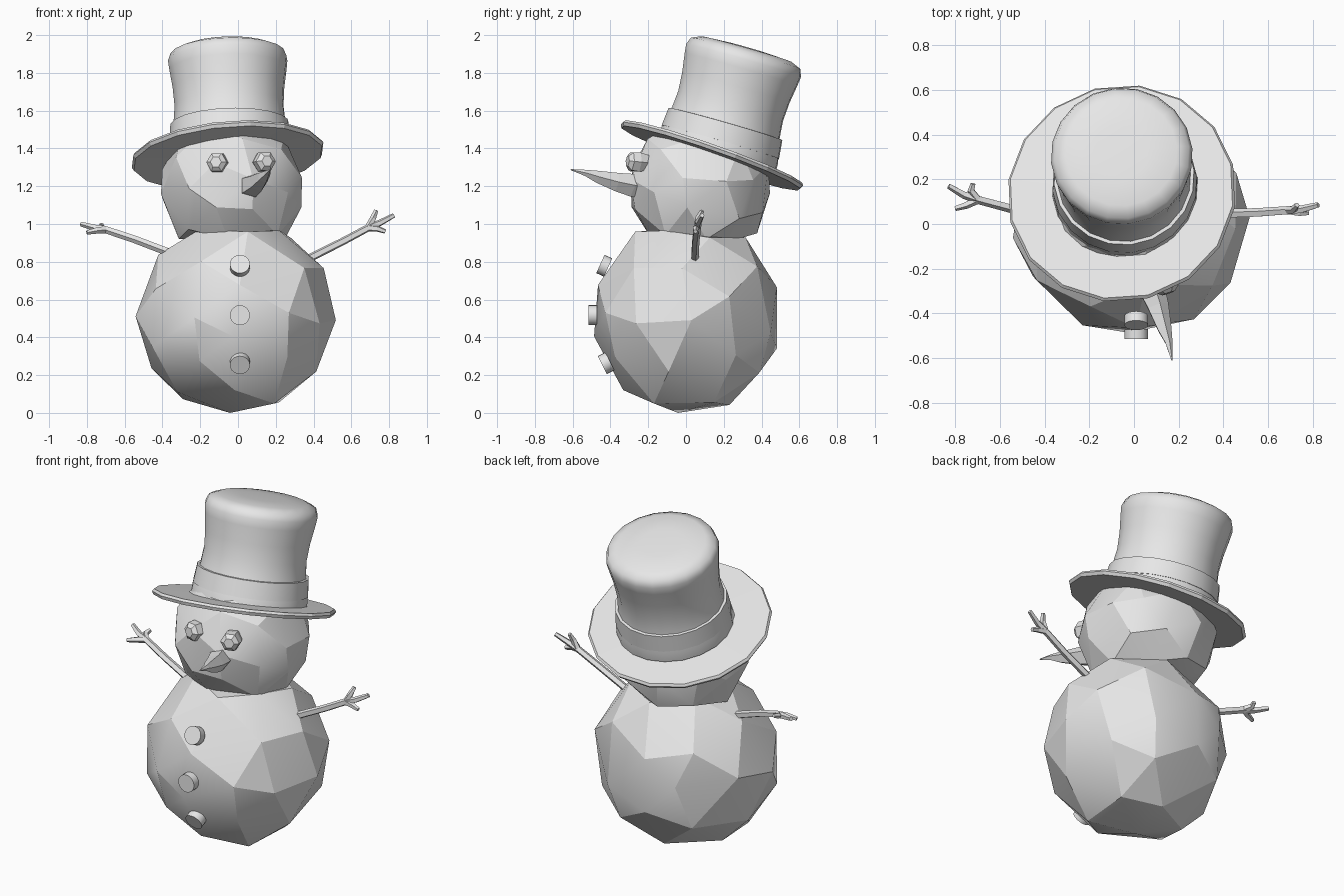
import bpy, bmesh, math, random
from mathutils import Vector, Matrix, Euler

if "Cube" in bpy.data.objects:
    bpy.data.objects.remove(bpy.data.objects["Cube"])

random.seed(4)
grey = bpy.data.materials.new("plain_grey")
grey.diffuse_color = (0.8, 0.8, 0.8, 1)
grey.use_nodes = True
grey.node_tree.nodes["Principled BSDF"].inputs["Base Color"].default_value = grey.diffuse_color


def finish(name, bm, smooth=None):
    bmesh.ops.recalc_face_normals(bm, faces=bm.faces)
    me = bpy.data.meshes.new(name)
    bm.to_mesh(me)
    bm.free()
    me.materials.append(grey)
    ob = bpy.data.objects.new(name, me)
    bpy.context.collection.objects.link(ob)
    if smooth:
        bpy.ops.object.select_all(action='DESELECT')
        ob.select_set(True)
        bpy.context.view_layer.objects.active = ob
        bpy.ops.object.shade_smooth_by_angle(angle=math.radians(smooth))
    return ob


def frame(origin, axis):
    """Matrix placing local z along axis at origin."""
    return Matrix.Translation(origin) @ Vector(axis).to_track_quat('Z', 'Y').to_matrix().to_4x4()


def snowball(name, centre, size, low, high, turn):
    """Uneven faceted ball, flattened below and above."""
    bm = bmesh.new()
    bmesh.ops.create_icosphere(bm, subdivisions=2, radius=1)
    rot = Euler(turn).to_matrix()
    for v in bm.verts:
        d = rot @ v.co
        d += Vector([random.uniform(-0.09, 0.09) for _ in range(3)])
        d.normalize()
        d *= random.uniform(0.985, 1.015)
        v.co = Vector(centre) + Vector([d[i] * size[i] for i in range(3)])
        v.co.z = min(max(v.co.z, low), high)
    return finish(name, bm, 20)


def lathe(name, origin, axis, profile, sides, smooth=None):
    """Revolve (radius, height) points and cap both ends."""
    bm = bmesh.new()
    rings = [[bm.verts.new((r * math.cos(2 * math.pi * i / sides),
                            r * math.sin(2 * math.pi * i / sides), h))
              for i in range(sides)] for r, h in profile]
    for a, b in zip(rings, rings[1:]):
        for i in range(sides):
            j = (i + 1) % sides
            bm.faces.new((a[i], a[j], b[j], b[i]))
    bm.faces.new(rings[0])
    bm.faces.new(rings[-1])
    bm.transform(frame(origin, axis))
    return finish(name, bm, smooth)


def limb(name, chains, sides=5):
    """Tapered branches, each a list of (point, radius)."""
    bm = bmesh.new()
    for chain in chains:
        rings = []
        for k, (p, r) in enumerate(chain):
            a = Vector(chain[max(k - 1, 0)][0])
            b = Vector(chain[min(k + 1, len(chain) - 1)][0])
            m = frame(p, b - a)
            rings.append([bm.verts.new(m @ Vector((r * math.cos(2 * math.pi * i / sides),
                                                   r * math.sin(2 * math.pi * i / sides), 0)))
                          for i in range(sides)])
        for a, b in zip(rings, rings[1:]):
            for i in range(sides):
                j = (i + 1) % sides
                bm.faces.new((a[i], a[j], b[j], b[i]))
        bm.faces.new(rings[0])
        bm.faces.new(rings[-1])
    return finish(name, bm)


# Body and head
snowball("body", (-0.01, 0.003, 0.51), (0.53, 0.502, 0.53), 0.0, 0.97, (0.3, 0.5, 0.2))
snowball("head", (-0.03, 0.075, 1.19), (0.39, 0.383, 0.385), 0.92, 1.6, (0.1, 0.4, 0.9))

# Hat: brim, crown with rounded top, and band
lathe("hat_brim", (-0.055, 0.137, 1.365), (-0.09, 0.35, 1),
      [(0.3, -0.015), (0.505, -0.018), (0.515, 0.0), (0.505, 0.014), (0.3, 0.018)], 16)
crown_at, crown_axis = (-0.04, 0.165, 1.375), (-0.03, 0.285, 1)
lathe("hat_crown", crown_at, crown_axis,
      [(0.328, -0.01), (0.326, 0.04), (0.312, 0.10), (0.298, 0.17), (0.29, 0.26), (0.297, 0.36),
       (0.312, 0.46), (0.318, 0.51), (0.303, 0.55), (0.25, 0.572), (0.12, 0.58)], 20, 50)
lathe("hat_band", crown_at, crown_axis,
      [(0.29, 0.06), (0.325, 0.06), (0.315, 0.16), (0.28, 0.163)], 20, 30)

# Eyes: chunky tapered lumps
for name, at, axis in (("eye_left", (-0.10, -0.22, 1.32), (-0.2, -1, 0.1)),
                       ("eye_right", (0.125, -0.225, 1.325), (0.35, -1, 0.1))):
    lathe(name, at, axis, [(0.045, -0.03), (0.058, 0.03), (0.055, 0.07), (0.03, 0.09)], 6)

# Bent nose
limb("nose", [[((0.05, -0.22, 1.19), 0.06), ((0.075, -0.29, 1.205), 0.064),
               ((0.105, -0.37, 1.222), 0.052), ((0.135, -0.47, 1.25), 0.034),
               ((0.155, -0.53, 1.27), 0.018), ((0.17, -0.61, 1.288), 0.003)]])

# Buttons down the front
for i, (y, z, tilt) in enumerate(((-0.435, 0.78, 0.45), (-0.495, 0.517, 0), (-0.425, 0.262, -0.5))):
    lathe(f"button_{i + 1}", (0.01, y, z), (0, -1, tilt),
          [(0.053, -0.025), (0.053, 0.02)], 20, 40)

# Twig arms with three fingers each
limb("arm_right", [
    [((0.36, 0.045, 0.81), 0.022), ((0.55, 0.05, 0.905), 0.021), ((0.69, 0.06, 0.98), 0.02),
     ((0.75, 0.065, 1.005), 0.018), ((0.825, 0.085, 1.045), 0.013)],
    [((0.69, 0.06, 0.98), 0.02), ((0.715, 0.065, 1.03), 0.017), ((0.73, 0.085, 1.07), 0.012)],
    [((0.69, 0.06, 0.98), 0.02), ((0.74, 0.05, 0.975), 0.017), ((0.78, 0.05, 0.96), 0.012)]])
limb("arm_left", [
    [((-0.34, 0.035, 0.84), 0.022), ((-0.55, 0.07, 0.92), 0.021), ((-0.70, 0.11, 0.97), 0.02),
     ((-0.76, 0.13, 0.98), 0.018), ((-0.83, 0.17, 1.0), 0.013)],
    [((-0.70, 0.11, 0.97), 0.02), ((-0.73, 0.15, 0.985), 0.017), ((-0.72, 0.18, 0.995), 0.012)],
    [((-0.70, 0.11, 0.97), 0.02), ((-0.75, 0.085, 0.965), 0.017), ((-0.80, 0.07, 0.955), 0.012)]])
